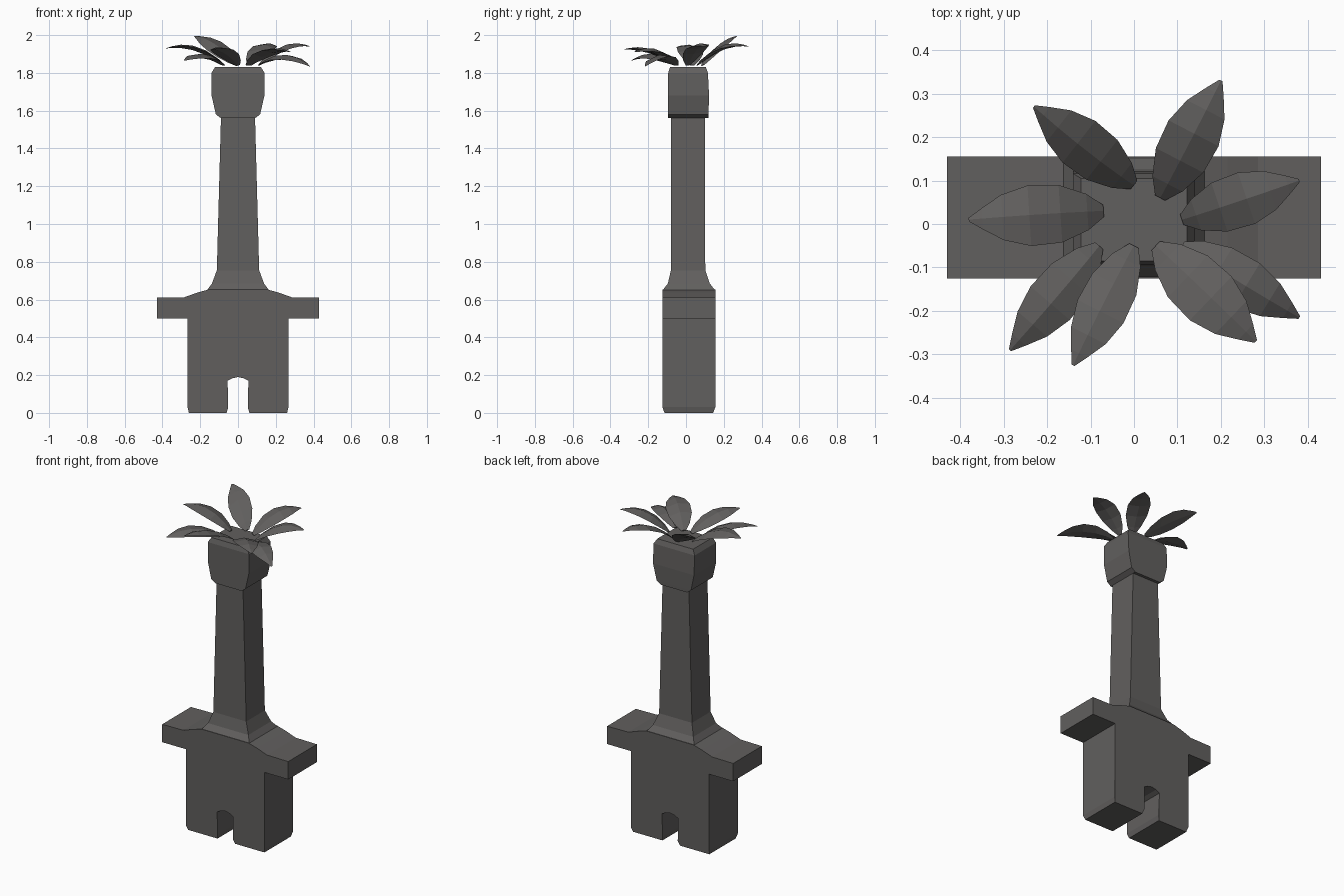
import bpy, bmesh, math
from mathutils import Vector

if "Cube" in bpy.data.objects:
    bpy.data.objects.remove(bpy.data.objects["Cube"])

stone = bpy.data.materials.new("dark grey")
stone.diffuse_color = (0.12, 0.115, 0.112, 1)
stone.use_nodes = True
stone.node_tree.nodes["Principled BSDF"].inputs["Base Color"].default_value = stone.diffuse_color


def finish(name, bm):
    bmesh.ops.recalc_face_normals(bm, faces=bm.faces)
    me = bpy.data.meshes.new(name)
    bm.to_mesh(me)
    bm.free()
    me.materials.append(stone)
    ob = bpy.data.objects.new(name, me)
    bpy.context.collection.objects.link(ob)
    return ob


def loft(name, rings):
    """Skin equal-length rings of points and cap both ends."""
    bm = bmesh.new()
    rows = [[bm.verts.new(p) for p in r] for r in rings]
    n = len(rows[0])
    for a, b in zip(rows, rows[1:]):
        for i in range(n):
            j = (i + 1) % n
            bm.faces.new((a[i], a[j], b[j], b[i]))
    bm.faces.new(rows[0][::-1])
    bm.faces.new(rows[-1])
    return finish(name, bm)


def box_ring(z, x, y0, y1):
    return [(-x, y0, z), (x, y0, z), (x, y1, z), (-x, y1, z)]


# Body: mirrored outline with legs, arms and sloped shoulders, extruded in depth
half = [(0, 0.19), (0.03, 0.183), (0.055, 0.17), (0.052, 0.03), (0.06, 0),
        (0.26, 0), (0.267, 0.03), (0.267, 0.5), (0.43, 0.5), (0.43, 0.61),
        (0.285, 0.612), (0.215, 0.637), (0.16, 0.652)]
outline = half + [(-x, z) for x, z in reversed(half[1:])]
bm = bmesh.new()
face = bm.faces.new([bm.verts.new((x, -0.125, z)) for x, z in outline])
ext = bmesh.ops.extrude_face_region(bm, geom=[face])
bmesh.ops.translate(bm, vec=(0, 0.28, 0),
                    verts=[v for v in ext["geom"] if isinstance(v, bmesh.types.BMVert)])
for v in bm.verts:  # taper the soles
    if v.co.z < 0.001:
        v.co.y = 0.015 + (v.co.y - 0.015) * 0.92
finish("body", bm)

# Neck rising from the shoulders
loft("neck", [box_ring(*r) for r in [
    (0.648, 0.165, -0.125, 0.155), (0.685, 0.138, -0.096, 0.126),
    (0.755, 0.112, -0.08, 0.102), (1.57, 0.09, -0.08, 0.1)]])

# Head block
loft("head", [box_ring(*r) for r in [
    (1.56, 0.09, -0.094, 0.118), (1.58, 0.117, -0.094, 0.119),
    (1.68, 0.14, -0.094, 0.122), (1.80, 0.14, -0.094, 0.116),
    (1.83, 0.122, -0.085, 0.105)]])

# Leaves: position along length, width factor
stations = [(0, 0.2), (0.12, 0.6), (0.32, 0.95), (0.55, 1.0), (0.75, 0.75), (0.9, 0.35), (1, 0.06)]


def leaf(i, base, tip, z_mid, z_tip, width, roll):
    a, b = Vector((*base, 1.84)), Vector((*tip, z_tip))
    flat = Vector((b.x - a.x, b.y - a.y, 0)).normalized()
    side = Vector((-flat.y, flat.x, 0))
    across = side * math.cos(roll) + Vector((0, 0, math.sin(roll)))
    up = Vector((0, 0, math.cos(roll))) - side * math.sin(roll)
    bow = 2 * z_mid - 0.5 * (a.z + b.z)  # quadratic control height
    rings = []
    for t, w in stations:
        p = a.lerp(b, t)
        p.z = (1 - t) ** 2 * a.z + 2 * t * (1 - t) * bow + t * t * b.z
        h = across * (w * width / 2)
        rings.append([p - h, p - up * 0.008 * w, p + h, p + up * 0.016 * w])
    loft("leaf_%d" % i, rings)


leaves = [
    ((0.0, 0.09), (-0.23, 0.27), 1.935, 1.995, 0.13, -0.35),
    ((0.06, 0.06), (0.20, 0.33), 1.93, 1.94, 0.13, 0.1),
    ((-0.07, 0.03), (-0.38, 0.01), 1.925, 1.93, 0.14, 0.1),
    ((0.11, 0.01), (0.38, 0.10), 1.93, 1.94, 0.125, 0.1),
    ((-0.08, -0.05), (-0.285, -0.29), 1.885, 1.865, 0.12, -0.15),
    ((0.0, -0.05), (-0.14, -0.325), 1.91, 1.925, 0.12, 0.15),
    ((0.05, -0.05), (0.28, -0.27), 1.91, 1.91, 0.14, -0.1),
    ((0.11, -0.05), (0.38, -0.215), 1.88, 1.835, 0.12, 0.15)]
for i, spec in enumerate(leaves, 1):
    leaf(i, *spec)
